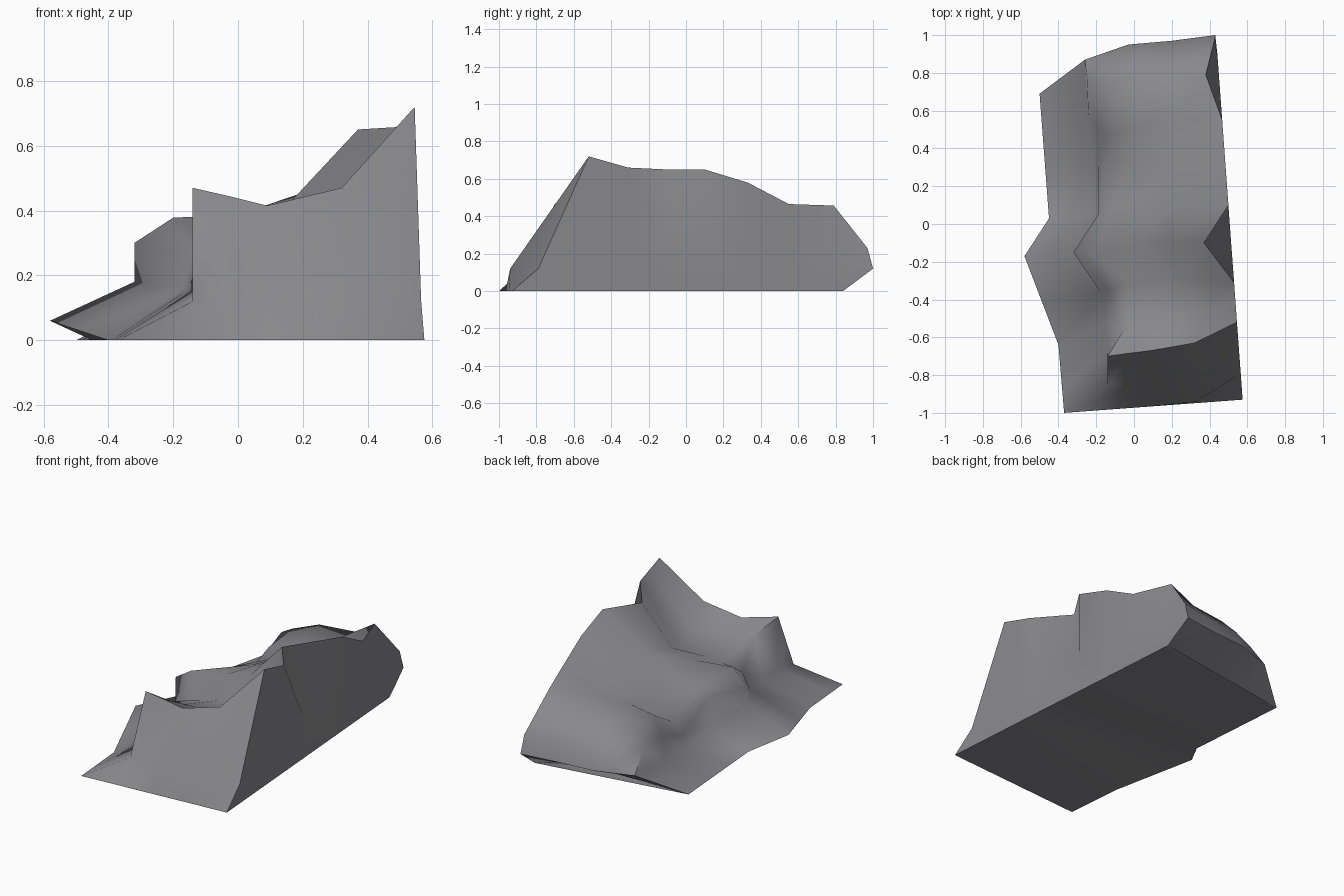
import bpy
import bmesh
import math
from mathutils import Vector

default_cube = bpy.data.objects.get("Cube")
if default_cube:
    bpy.data.objects.remove(default_cube, do_unlink=True)

LAST_ROW = 12


def feature_line(keys):
    """Fill in every row of a feature line between its key points."""
    rows = sorted(keys)
    points = []
    for row in range(LAST_ROW + 1):
        low = max(r for r in rows if r <= row)
        high = min(r for r in rows if r >= row)
        blend = (row - low) / (high - low) if high > low else 0
        points.append(Vector(keys[low]).lerp(Vector(keys[high]), blend))
    return points


def wall_point(y, z):
    """Point on the flat cut side of the rock."""
    return Vector((0.507 - 0.073 * y, y, z))


# Outer edge of the low ledge, with one raised tip
front_end, back_end = (-.37, -1, 0), (-.5, .69, 0)
ledge_edge = feature_line({
    0: front_end, 3: (-.4, -.64, 0), 5: (-.58, -.17, .06),
    6: (-.45, .03, 0), 9: back_end, LAST_ROW: back_end})

# Foot and lip of the step above the ledge
front_corner, back_corner = (-.14, -.85, .12), (-.26, .87, .12)
step_foot = feature_line({
    0: front_end, 1: front_corner, 2: (-.14, -.68, .15),
    4: (-.17, -.37, .16), 5: (-.32, -.15, .18), 6: (-.2, .05, .1),
    7: (-.22, .32, .075), 9: (-.26, .79, .12), 10: back_corner,
    11: back_corner, LAST_ROW: back_end})
step_lip = feature_line({
    0: front_end, 1: front_corner, 2: (-.14, -.7, .47),
    3: (-.06, -.57, .38), 4: (-.14, -.35, .26), 5: (-.32, -.15, .3),
    6: (-.19, .05, .27), 7: (-.19, .32, .14), 8: (-.19, .5, .2),
    9: (-.25, .78, .24), 10: back_corner, 11: back_corner,
    LAST_ROW: back_end})

# Three lines along the rolling upper surface
shoulder = feature_line({
    0: (-.1, -.98, 0), 1: (-.03, -.865, .12), 2: (-.03, -.685, .445),
    3: (0, -.56, .37), 4: (-.03, -.32, .3), 5: (-.2, -.17, .378),
    6: (-.13, .08, .32), 7: (-.14, .33, .215), 8: (-.12, .47, .3),
    9: (-.14, .73, .31), 10: (-.13, .895, .18), 11: (-.145, .91, .12),
    LAST_ROW: (-.25, .69, 0)})
middle = feature_line({
    0: (.1, -.965, 0), 1: (.09, -.885, .12), 2: (.09, -.67, .415),
    3: (.08, -.53, .367), 4: (.08, -.3, .32), 5: (0, -.11, .387),
    6: (.02, .1, .37), 7: (0, .33, .315), 8: (.03, .51, .35),
    9: (0, .79, .35), 10: (0, .92, .22), 11: (-.03, .95, .12),
    LAST_ROW: (-.03, .695, 0)})
upper = feature_line({
    0: (.33, -.948, 0), 1: (.33, -.94, .12), 2: (.32, -.63, .47),
    3: (.3, -.5, .37), 4: (.25, -.3, .33), 5: (.16, -.1, .425),
    6: (.2, .1, .455), 7: (.2, .33, .405), 8: (.2, .56, .372),
    9: (.23, .81, .36), 10: (.2, .93, .23), 11: (.2, .97, .12),
    LAST_ROW: (.16, .7, 0)})

# Jagged crest along the cut side
crest = feature_line({
    0: (.575, -.93, 0), 1: (.565, -.79, .12), 2: (.545, -.52, .72),
    4: (.53, -.31, .66), 5: (.37, -.1, .65), 6: (.5, .1, .65),
    7: (.483, .33, .58), 8: (.467, .55, .465), 9: (.38, .79, .457),
    10: (.425, .97, .23), 11: (.43, 1, .12), LAST_ROW: (.44, .84, 0)})

# Flat cut side below the crest, gouged above its middle line
wall_base, wall_middle = [], []
for row, top in enumerate(crest):
    base = wall_point(min(top.y, 0.84), 0)
    half = base.lerp(wall_point(top.y, top.z), 0.4)
    wall_base.append(base)
    wall_middle.append(half)
for end in (0, LAST_ROW):
    wall_base[end] = crest[end].copy()
    wall_middle[end] = crest[end].copy()

# Loft all lines into one closed rock
lines = [ledge_edge, step_foot, step_lip, shoulder, middle, upper,
         crest, wall_middle, wall_base]
bm = bmesh.new()
grid = [[bm.verts.new(p) for p in line] for line in lines]
for a, b in zip(grid, grid[1:] + grid[:1]):
    for row in range(LAST_ROW):
        bm.faces.new((a[row], a[row + 1], b[row + 1], b[row]))

# Close the underside behind the recessed back edge
bm.faces.new([line[LAST_ROW] for line in grid[2:7]])

bmesh.ops.remove_doubles(bm, verts=bm.verts, dist=0.0005)
bmesh.ops.dissolve_degenerate(bm, edges=bm.edges, dist=0.0005)
bmesh.ops.recalc_face_normals(bm, faces=bm.faces)

# Keep the top facing up
top_face = max(bm.faces, key=lambda f: abs(f.normal.z) * f.calc_center_median().z)
if top_face.normal.z < 0:
    bmesh.ops.reverse_faces(bm, faces=bm.faces)

mesh = bpy.data.meshes.new("rock_ledge")
bm.to_mesh(mesh)
bm.free()
rock = bpy.data.objects.new("rock_ledge", mesh)
bpy.context.collection.objects.link(rock)

# Plain grey stone
stone = bpy.data.materials.new("grey_stone")
stone.use_nodes = True
grey = (0.25, 0.25, 0.265, 1)
stone.diffuse_color = grey
stone.node_tree.nodes["Principled BSDF"].inputs["Base Color"].default_value = grey
mesh.materials.append(stone)

# Soft weathered top with sharp cut edges
bpy.ops.object.select_all(action="DESELECT")
rock.select_set(True)
bpy.context.view_layer.objects.active = rock
bpy.ops.object.shade_smooth_by_angle(angle=math.radians(65))
